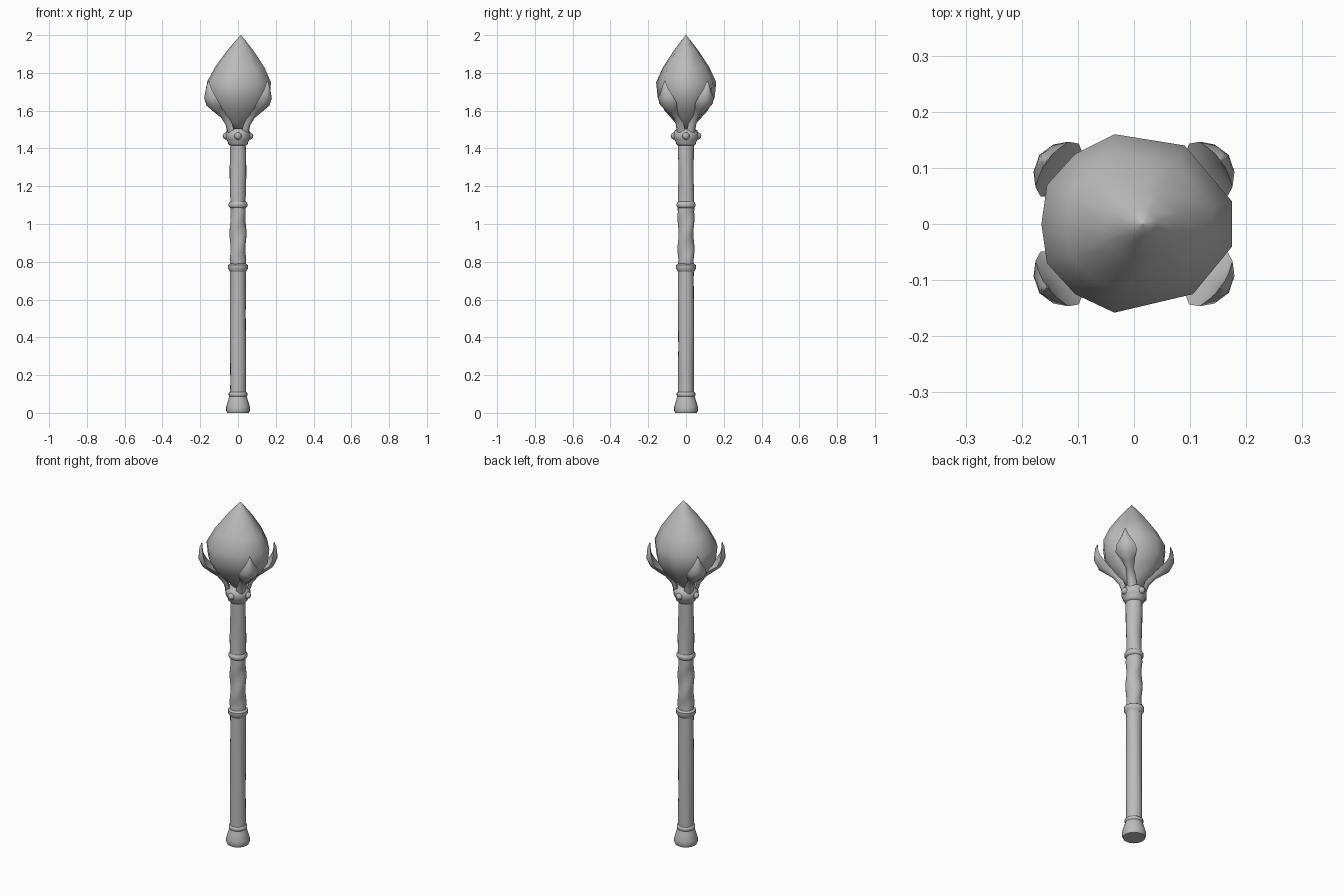
import bpy, bmesh, math
from mathutils import Vector

if "Cube" in bpy.data.objects:
    bpy.data.objects.remove(bpy.data.objects["Cube"])

grey = bpy.data.materials.new("stone grey")
grey.diffuse_color = (0.5, 0.5, 0.5, 1)
grey.use_nodes = True
grey.node_tree.nodes["Principled BSDF"].inputs["Base Color"].default_value = grey.diffuse_color


def skin(name, rings, angle=50):
    """Join a stack of equal-sized point rings into one closed, smooth part."""
    bm = bmesh.new()
    loops = [[bm.verts.new(p) for p in ring] for ring in rings]
    n = len(loops[0])
    for a, b in zip(loops, loops[1:]):
        for i in range(n):
            j = (i + 1) % n
            bm.faces.new((a[i], a[j], b[j], b[i]))
    bm.faces.new(loops[0][::-1])
    bm.faces.new(loops[-1])
    bmesh.ops.recalc_face_normals(bm, faces=bm.faces)
    mesh = bpy.data.meshes.new(name)
    bm.to_mesh(mesh)
    bm.free()
    mesh.materials.append(grey)
    ob = bpy.data.objects.new(name, mesh)
    bpy.context.collection.objects.link(ob)
    bpy.ops.object.select_all(action='DESELECT')
    ob.select_set(True)
    bpy.context.view_layer.objects.active = ob
    bpy.ops.object.shade_smooth_by_angle(angle=math.radians(angle))
    return ob


def circle(r, z, n=20, bump=lambda a, z: 0):
    angles = [2 * math.pi * i / n for i in range(n)]
    return [((r + bump(a, z)) * math.cos(a), (r + bump(a, z)) * math.sin(a), z)
            for a in angles]


def lathe(name, profile, n=20):
    return skin(name, [circle(r, z, n) for r, z in profile])


# Shaft: plain grip, twisted middle, gently uneven upper part
def carving(a, z):
    if 0.79 < z < 1.08:
        return 0.003 * math.sin(2 * a - 38 * z)
    if z >= 1.08:
        return 0.002 * math.sin(2 * a + 16 * z)
    return 0.001 * math.sin(3 * a + 9 * z)


skin("shaft", [circle(0.042, 0.08 + 1.37 * i / 60, 20, carving) for i in range(61)])

# Pommel and shaft rings
lathe("pommel", [(0.058, 0), (0.063, 0.012), (0.063, 0.03), (0.053, 0.065),
                 (0.046, 0.088), (0.049, 0.092), (0.049, 0.105), (0.043, 0.11)])
lathe("lower_ring", [(0.042, 0.745), (0.047, 0.755), (0.053, 0.765),
                     (0.053, 0.782), (0.042, 0.79)])
lathe("upper_ring", [(0.042, 1.085), (0.050, 1.093), (0.050, 1.108), (0.042, 1.118)])

# Collar under the head
lathe("collar", [(0.042, 1.415), (0.052, 1.425), (0.054, 1.435), (0.060, 1.445),
                 (0.066, 1.458), (0.066, 1.478), (0.060, 1.495), (0.045, 1.505)])

# Round studs on the four sides of the collar
for i in range(4):
    a = i * math.pi / 2
    bpy.ops.mesh.primitive_uv_sphere_add(
        segments=12, ring_count=8, radius=0.019,
        location=(0.062 * math.cos(a), 0.062 * math.sin(a), 1.466))
    stud = bpy.context.object
    stud.name = f"collar_stud_{i + 1}"
    stud.data.materials.append(grey)
    bpy.ops.object.shade_smooth()

# Gem: uneven outline scaled through levels up to an offset point
outline = [(0.175, -0.04), (0.175, 0.04), (0.09, 0.14), (-0.035, 0.16),
           (-0.105, 0.125), (-0.155, 0.07), (-0.165, 0), (-0.155, -0.07),
           (-0.105, -0.125), (-0.035, -0.158), (0.105, -0.125)]
levels = [(1.49, 0.08), (1.54, 0.38), (1.60, 0.72), (1.67, 0.95), (1.75, 1.0),
          (1.83, 0.77), (1.92, 0.40), (1.97, 0.16), (2.0, 0.005)]
skin("gem", [[(x * s + 0.015 * max(0, (z - 1.75) / 0.25), y * s, z)
              for x, y in outline] for z, s in levels], 60)

# Claws: sections along a curved path (radius, height, half width, half thickness)
path = [(0.045, 1.475, 0.030, 0.016), (0.062, 1.53, 0.024, 0.018),
        (0.095, 1.575, 0.022, 0.020), (0.135, 1.605, 0.036, 0.022),
        (0.170, 1.635, 0.058, 0.024), (0.188, 1.67, 0.050, 0.022),
        (0.193, 1.705, 0.028, 0.015), (0.194, 1.735, 0.013, 0.009),
        (0.191, 1.76, 0.002, 0.002)]


def claw(name, a):
    out = Vector((math.cos(a), math.sin(a), 0))
    side = Vector((-math.sin(a), math.cos(a), 0))
    up = Vector((0, 0, 1))
    rings = []
    for k, (r, z, w, t) in enumerate(path):
        p, q = path[max(k - 1, 0)], path[min(k + 1, len(path) - 1)]
        normal = (out * (q[1] - p[1]) - up * (q[0] - p[0])).normalized()
        # Blade section: ridged outside, flatter inside
        section = [(1, -0.35), (0.6, 0.55), (0, 1), (-0.6, 0.55), (-1, -0.35), (0, -0.6)]
        rings.append([out * r + up * z + side * (w * u) + normal * (t * v)
                      for u, v in section])
    skin(name, rings, 70)


for i, deg in enumerate((36, 144, 216, 324)):
    claw(f"claw_{i + 1}", math.radians(deg))
